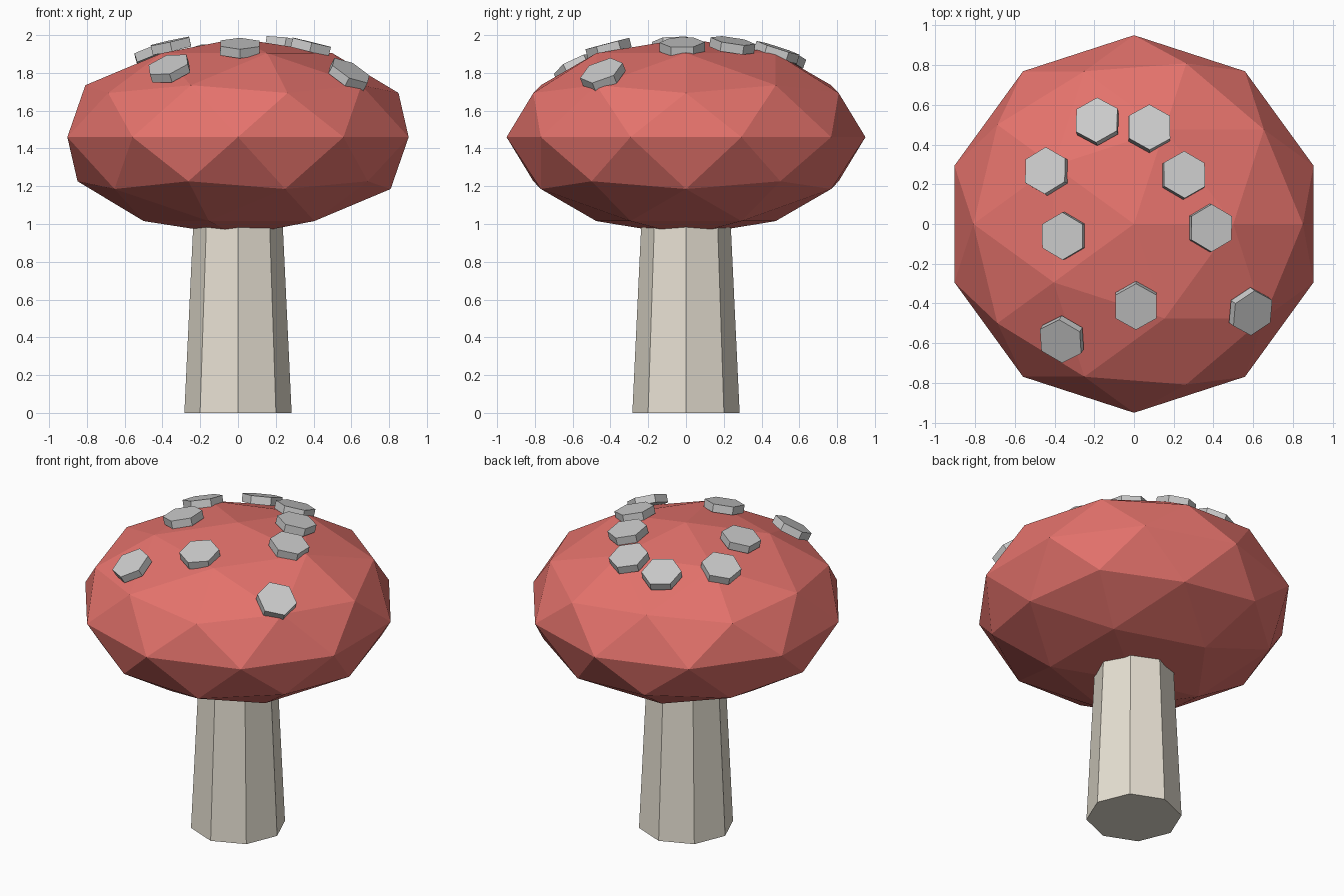
import bpy
import math
from mathutils import Vector

if "Cube" in bpy.data.objects:
    bpy.data.objects.remove(bpy.data.objects["Cube"])

CAP_R, CAP_H, CAP_Z = 0.95, 0.5225, 1.46


def paint(obj, name, colour):
    mat = bpy.data.materials.new(name)
    mat.diffuse_color = colour
    mat.use_nodes = True
    mat.node_tree.nodes["Principled BSDF"].inputs["Base Color"].default_value = mat.diffuse_color
    obj.data.materials.append(mat)


# Stem: tapered octagon running up into the cap
bpy.ops.mesh.primitive_cone_add(vertices=8, radius1=0.284, radius2=0.232,
                                depth=1.1, location=(0, 0, 0.55))
stem = bpy.context.object
stem.name = "stem"
paint(stem, "cream", (0.80, 0.75, 0.65, 1))

# Cap: flattened low-poly sphere
bpy.ops.mesh.primitive_ico_sphere_add(subdivisions=2, radius=1,
                                      location=(0, 0, CAP_Z))
cap = bpy.context.object
cap.name = "cap"
cap.scale = (CAP_R, CAP_R, CAP_H)
paint(cap, "red", (0.78, 0.17, 0.15, 1))

# Spots: hexagonal discs lying on the cap, tilted along its normal
spots = [(-0.185, 0.515), (0.077, 0.48), (-0.44, 0.265), (0.25, 0.245),
         (-0.355, -0.06), (0.385, -0.02), (0.01, -0.41),
         (-0.363, -0.58), (0.587, -0.44)]
for i, (x, y) in enumerate(spots):
    h = CAP_H * math.sqrt(1 - (x * x + y * y) / CAP_R ** 2)
    normal = Vector((x / CAP_R ** 2, y / CAP_R ** 2, h / CAP_H ** 2)).normalized()
    bpy.ops.mesh.primitive_cylinder_add(vertices=6, radius=0.12, depth=0.05,
                                        location=(x, y, CAP_Z + h))
    spot = bpy.context.object
    spot.name = f"spot_{i + 1}"
    spot.rotation_euler = Vector((0, 0, 1)).rotation_difference(normal).to_euler()
